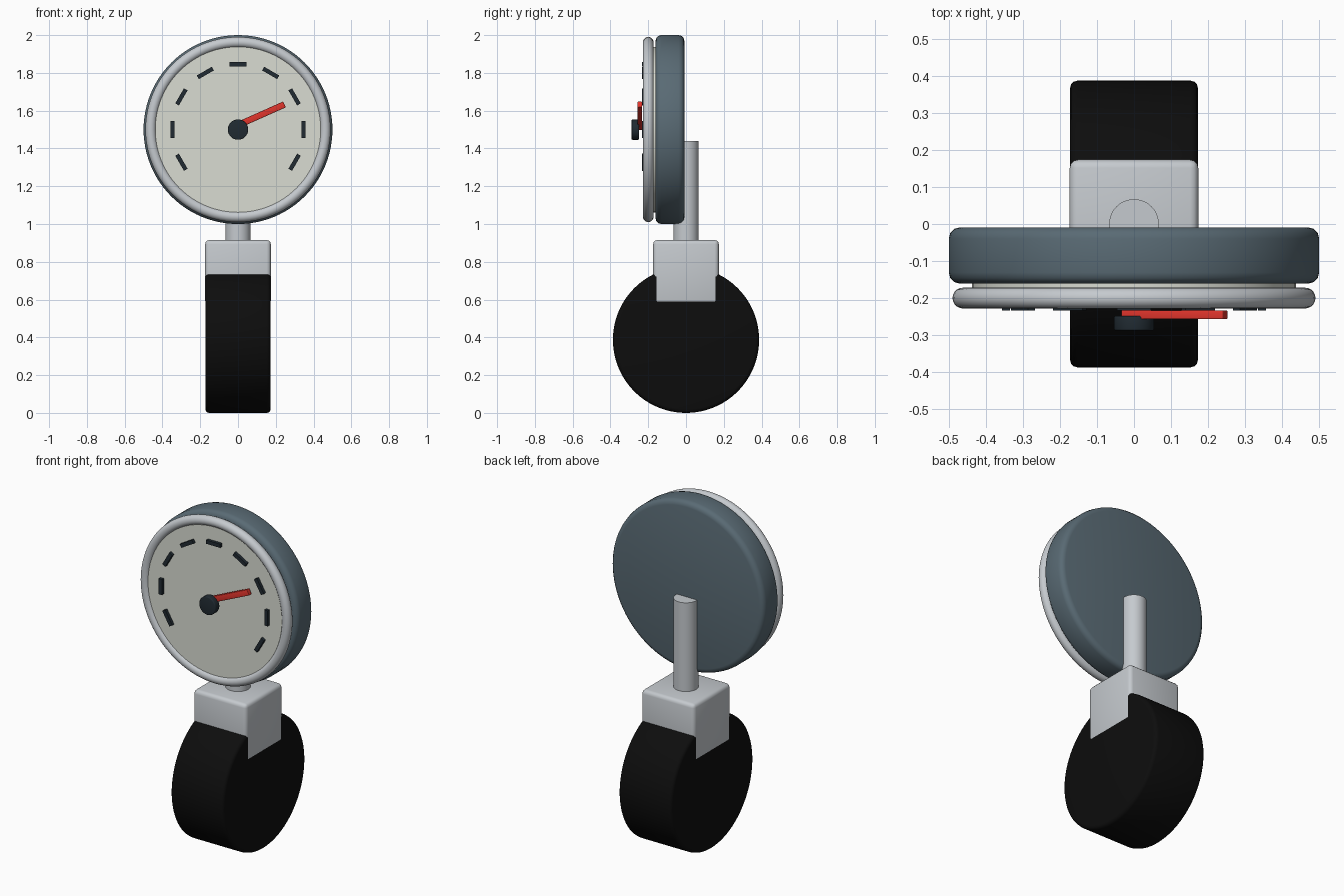
import bpy
from math import radians, cos, sin, pi

if "Cube" in bpy.data.objects:
    bpy.data.objects.remove(bpy.data.objects["Cube"])


def material(name, rgb):
    m = bpy.data.materials.new(name)
    m.diffuse_color = (*rgb, 1)
    m.use_nodes = True
    m.node_tree.nodes["Principled BSDF"].inputs["Base Color"].default_value = m.diffuse_color
    return m


steel = material("light_steel", (0.56, 0.59, 0.62))
casing = material("casing_blue_grey", (0.10, 0.145, 0.175))
cream = material("dial_cream", (0.70, 0.72, 0.65))
rubber = material("black_rubber", (0.004, 0.004, 0.004))
dark = material("dark_mark", (0.015, 0.024, 0.032))
red = material("pointer_red", (0.75, 0.035, 0.025))


def finish(name, mat, bevel=0, segments=3):
    ob = bpy.context.object
    ob.name = name
    ob.data.materials.append(mat)
    bpy.ops.object.transform_apply(location=False, rotation=True, scale=True)
    if bevel:
        b = ob.modifiers.new("Bevel", 'BEVEL')
        b.width, b.segments = bevel, segments
        b.limit_method, b.angle_limit = 'ANGLE', radians(40)
        bpy.ops.object.modifier_apply(modifier="Bevel")
    bpy.ops.object.shade_smooth_by_angle(angle=radians(35))
    return ob


def cylinder(name, mat, r, depth, loc, axis='Z', bevel=0, sides=64):
    rot = {'X': (0, pi / 2, 0), 'Y': (pi / 2, 0, 0), 'Z': (0, 0, 0)}[axis]
    bpy.ops.mesh.primitive_cylinder_add(vertices=sides, radius=r, depth=depth,
                                        location=loc, rotation=rot)
    return finish(name, mat, bevel)


def box(name, mat, size, loc, turn=0, bevel=0):
    # turn is counter-clockwise as seen from the front
    bpy.ops.mesh.primitive_cube_add(size=1, location=loc, rotation=(0, -turn, 0))
    bpy.context.object.scale = size
    return finish(name, mat, bevel)


DIAL_Z = 1.5

# Pipe section, fitting block and stem
cylinder("pipe_section", rubber, 0.387, 0.345, (0, 0, 0.387), 'X', 0.02, 96)
box("fitting_block", steel, (0.347, 0.347, 0.345), (0, 0, 0.743), bevel=0.022)
cylinder("stem", steel, 0.067, 0.56, (0, 0, 1.16), sides=48)

# Gauge casing, dial plate and bezel ring
cylinder("gauge_casing", casing, 0.5, 0.152, (0, -0.085, DIAL_Z), 'Y', 0.03, 96)
cylinder("dial_plate", cream, 0.438, 0.07, (0, -0.18, DIAL_Z), 'Y', 0, 96)
bpy.ops.mesh.primitive_torus_add(major_radius=0.462, minor_radius=0.028,
                                 major_segments=96, minor_segments=20,
                                 location=(0, -0.2, DIAL_Z), rotation=(pi / 2, 0, 0))
finish("bezel_ring", steel)

# Scale marks around the dial
for i in range(9):
    a = radians(-30 + 30 * i)
    box(f"scale_mark_{i + 1}", dark, (0.022, 0.022, 0.092),
        (0.346 * cos(a), -0.222, DIAL_Z + 0.346 * sin(a)), a)

# Pointer and its hub
box("pointer", red, (0.3, 0.024, 0.034), (0.109, -0.245, DIAL_Z + 0.072),
    radians(24), 0.003)
cylinder("pointer_hub", dark, 0.054, 0.04, (0, -0.268, DIAL_Z), 'Y', 0.005, 40)
